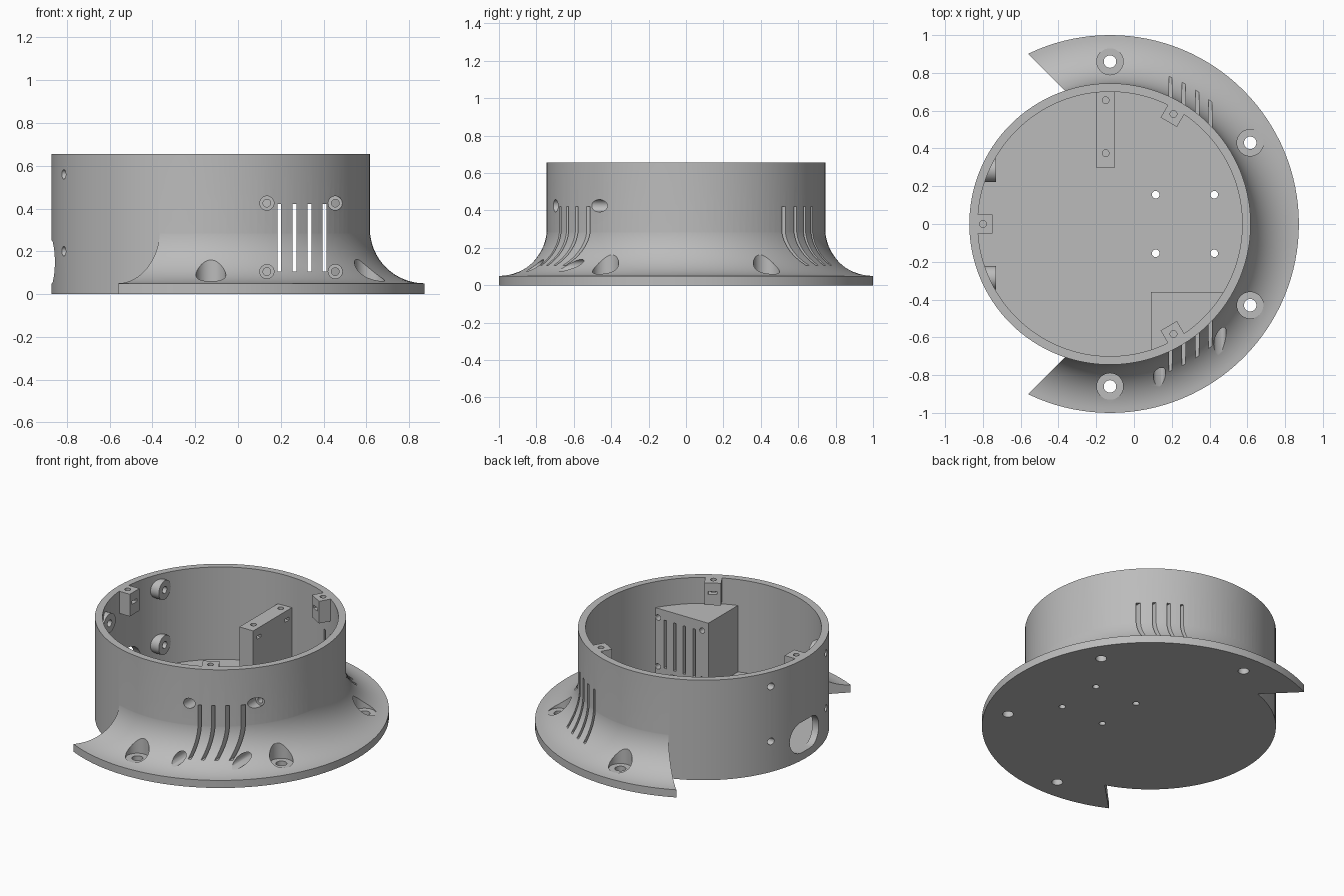
import bpy, bmesh
from math import pi, cos, sin, radians
from mathutils import Matrix, Vector

CX = -0.127            # axis of the round shell
R_OUT, R_IN, R_MID = 0.745, 0.70, 0.722
HEIGHT, FLOOR = 0.655, 0.05
SEG = 128

cube = bpy.data.objects.get("Cube")
if cube:
    bpy.data.objects.remove(cube)

grey = bpy.data.materials.new("plain grey")
grey.use_nodes = True
grey.diffuse_color = (0.5, 0.5, 0.5, 1)
grey.node_tree.nodes["Principled BSDF"].inputs["Base Color"].default_value = (0.5, 0.5, 0.5, 1)


def finish(bm, name):
    bmesh.ops.recalc_face_normals(bm, faces=bm.faces)
    mesh = bpy.data.meshes.new(name)
    bm.to_mesh(mesh)
    bm.free()
    mesh.materials.append(grey)
    obj = bpy.data.objects.new(name, mesh)
    bpy.context.collection.objects.link(obj)
    return obj


def add_box(bm, x, y, z, matrix=Matrix()):
    """Box from three (low, high) ranges."""
    size = [b - a for a, b in (x, y, z)]
    mid = [(a + b) / 2 for a, b in (x, y, z)]
    place = matrix @ Matrix.Translation(mid) @ Matrix.Diagonal((*size, 1))
    bmesh.ops.create_cube(bm, size=1, matrix=place)


def add_rod(bm, start, end, radius, seg=32):
    """Cylinder between two points."""
    a, b = Vector(start), Vector(end)
    turn = (b - a).to_track_quat('Z', 'Y').to_matrix().to_4x4()
    bmesh.ops.create_cone(bm, cap_ends=True, segments=seg, radius1=radius, radius2=radius,
                          depth=(b - a).length, matrix=Matrix.Translation((a + b) / 2) @ turn)


def combine(target, tool, operation):
    """Apply a boolean and drop the tool."""
    mod = target.modifiers.new("cut", 'BOOLEAN')
    mod.operation, mod.solver, mod.object = operation, 'EXACT', tool
    bpy.context.view_layer.objects.active = target
    bpy.ops.object.modifier_apply(modifier=mod.name)
    bpy.data.objects.remove(tool)


def shell_rod(name, radius, low, high):
    bm = bmesh.new()
    add_rod(bm, (CX, 0, low), (CX, 0, high), radius, SEG)
    return finish(bm, name)


# Flange: lathed ring with a concave sweep up to the wall
curve = 0.255
profile = [(R_MID, 0), (1, 0)]
for i in range(17):
    t = pi / 2 * i / 16
    profile.append((1 - (curve + 0.001) * sin(t), 0.05 + curve * (1 - cos(t))))
profile.append((R_MID, 0.05 + curve))
bm = bmesh.new()
rings = []
for k in range(SEG):
    a = 2 * pi * k / SEG
    rings.append([bm.verts.new((CX + r * cos(a), r * sin(a), z)) for r, z in profile])
n = len(profile)
for k in range(SEG):
    p, q = rings[k], rings[(k + 1) % SEG]
    for i in range(n):
        j = (i + 1) % n
        bm.faces.new((p[i], q[i], q[j], p[j]))
flange = finish(bm, "flange")

# Open side of the flange, cut on two diagonals
bm = bmesh.new()
add_box(bm, (-2, 0), (-2, 0), (-1, 1),
        Matrix.Translation((0.34, 0, 0)) @ Matrix.Rotation(radians(-45), 4, 'Z'))
combine(flange, finish(bm, "flange_cutter"), 'DIFFERENCE')

# Round shell with floor
housing = shell_rod("housing", R_OUT, 0, HEIGHT)
combine(housing, flange, 'UNION')
combine(housing, shell_rod("cavity_cutter", R_IN, FLOOR, 1), 'DIFFERENCE')

# Inner fittings: lid posts, screw block, mounting plate, wall bosses
post_turns = [Matrix.Translation((CX, 0, 0)) @ Matrix.Rotation(radians(d), 4, 'Z')
              for d in (60, 180, 300)]
bm = bmesh.new()
for turn in post_turns:
    add_box(bm, (0.622, 0.74), (-0.05, 0.05), (0.51, HEIGHT), turn)
add_box(bm, (0.09, 0.7), (-0.8, -0.36), (0.03, 0.485))
add_box(bm, (-0.2, -0.1), (0.3, 0.8), (0.03, 0.455))
bosses = [(s * 0.285, z) for s in (-1, 1) for z in (0.2, 0.56)]
for y, z in bosses:
    add_rod(bm, (-0.86, y, z), (-0.73, y, z), 0.062)
fittings = finish(bm, "inner_fittings")
combine(fittings, shell_rod("fitting_limit", R_MID, 0.02, 1), 'INTERSECT')
combine(housing, fittings, 'UNION')

# Wide recesses: counterbores, nut slots and the cable opening
flange_holes = [(CX, 0.86), (CX, -0.86), (0.615, 0.43), (0.615, -0.43)]
block_holes = [(x, z) for x in (0.135, 0.455) for z in (0.105, 0.425)]
bm = bmesh.new()
for x, y in flange_holes:
    add_rod(bm, (x, y, 0.058), (x, y, 0.4), 0.07, 48)
for x, z in block_holes:
    add_rod(bm, (x, -1.1, z), (x, -0.42, z), 0.033)
for turn in post_turns:
    add_box(bm, (0.6, 0.685), (-0.027, 0.027), (0.58, 0.6), turn)
for y in (0.36, 0.65):
    add_box(bm, (-0.17, -0.08), (y - 0.02, y + 0.02), (0.385, 0.405))
combine(housing, finish(bm, "recess_cutter"), 'DIFFERENCE')

bm = bmesh.new()
ends = bmesh.new()
arc = [(s * 0.05 + 0.1 * sin(a), 0.15 - s * 0.1 * cos(a) * 1)
       for s in (1, -1) for a in [s * pi * i / 24 for i in range(25)]]
outline = [bm.verts.new((-1, y, z)) for y, z in arc]
face = bm.faces.new(outline)
side = bmesh.ops.extrude_face_region(bm, geom=[face])["geom"]
bmesh.ops.translate(bm, vec=(0.35, 0, 0),
                    verts=[v for v in side if isinstance(v, bmesh.types.BMVert)])
ends.free()
combine(housing, finish(bm, "cable_opening_cutter"), 'DIFFERENCE')

# Narrow cuts: vents through both walls and all screw holes
bm = bmesh.new()
for x in (0.193, 0.264, 0.334, 0.404):
    add_box(bm, (x - 0.009, x + 0.009), (-1.2, 1.2), (0.105, 0.42))
for x, y in flange_holes:
    add_rod(bm, (x, y, -0.1), (x, y, 0.09), 0.033)
for x in (0.115, 0.425):
    for y in (-0.155, 0.155):
        add_rod(bm, (x, y, -0.1), (x, y, 0.08), 0.02)
for x, z in block_holes:
    add_rod(bm, (x, -0.6, z), (x, -0.3, z), 0.018)
for y, z in bosses:
    add_rod(bm, (-1, y, z), (-0.6, y, z), 0.022)
for turn in post_turns:
    add_rod(bm, turn @ Vector((0.672, 0, 0.54)), turn @ Vector((0.672, 0, 0.8)), 0.018)
for y in (0.375, 0.655):
    add_rod(bm, (-0.15, y, 0.34), (-0.15, y, 0.6), 0.018)
combine(housing, finish(bm, "hole_cutter"), 'DIFFERENCE')

# Smooth curved surfaces, keep machined edges sharp
for obj in bpy.context.selected_objects:
    obj.select_set(False)
housing.select_set(True)
bpy.context.view_layer.objects.active = housing
bpy.ops.object.shade_smooth_by_angle(angle=radians(30))
